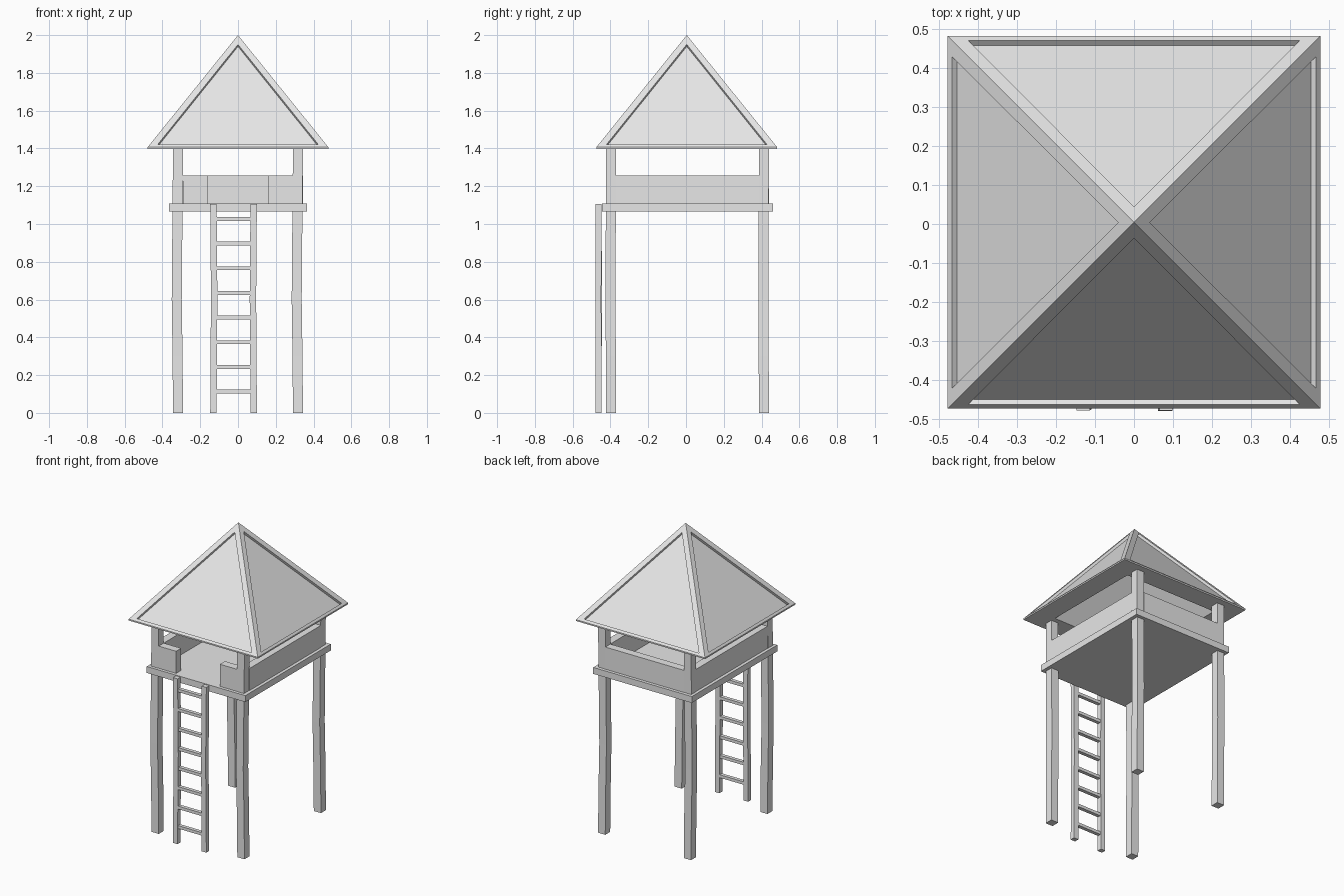
import bpy, bmesh, math
from mathutils import Vector, Matrix

cube = bpy.data.objects.get("Cube")
if cube:
    bpy.data.objects.remove(cube, do_unlink=True)

grey = bpy.data.materials.new("plain_grey")
grey.use_nodes = True
grey.diffuse_color = (0.8, 0.8, 0.8, 1)
grey.node_tree.nodes["Principled BSDF"].inputs["Base Color"].default_value = (0.8, 0.8, 0.8, 1)


def finish(name, bm):
    bmesh.ops.recalc_face_normals(bm, faces=bm.faces)
    mesh = bpy.data.meshes.new(name)
    bm.to_mesh(mesh)
    bm.free()
    mesh.materials.append(grey)
    obj = bpy.data.objects.new(name, mesh)
    bpy.context.collection.objects.link(obj)
    return obj


def box(name, x, y, z, sway=0.0):
    """Box between (min, max) pairs; sway bends it slightly along its height."""
    bm = bmesh.new()
    bmesh.ops.create_cube(bm, size=1)
    spans = (x, y, z)
    for v in bm.verts:
        v.co = Vector([lo + (c + 0.5) * (hi - lo) for c, (lo, hi) in zip(v.co, spans)])
    if sway:
        for h in (0.3, 0.6):
            cut = bmesh.ops.bisect_plane(bm, geom=bm.verts[:] + bm.edges[:] + bm.faces[:],
                                         plane_co=(0, 0, h), plane_no=(0, 0, 1))
            for g in cut["geom_cut"]:
                if isinstance(g, bmesh.types.BMVert):
                    g.co += Vector((sway, sway / 2, 0)) * (1 if h > 0.5 else 0.5)
    return finish(name, bm)


# Key measurements
HALF_X = 0.344
FRONT, BACK = -0.423, 0.439
POST = 0.053
DECK, RAIL, EAVE = 1.109, 1.257, 1.398

# Corner posts running from the ground to the roof
for side, sx in (("right", -1), ("left", 1)):
    xs = sorted((sx * HALF_X, sx * (HALF_X - POST)))
    for end, y0 in (("front", FRONT), ("back", BACK - POST)):
        box(f"{end}_{side}_post", xs, (y0, y0 + POST), (0, EAVE + 0.005), -0.005)

    # Side walls and the two short front walls beside the entrance
    box(f"{side}_wall", xs, (FRONT + POST, BACK - POST), (DECK, RAIL))
    box(f"front_{side}_wall", sorted((sx * 0.162, sx * (HALF_X - POST))),
        (FRONT, FRONT + POST), (DECK, RAIL))

box("back_wall", (-HALF_X + POST, HALF_X - POST), (BACK - POST, BACK), (DECK, RAIL))
box("platform", (-0.365, 0.365), (-0.444, 0.46), (1.066, DECK))

# Ladder
box("ladder_right_rail", (-0.147, -0.113), (-0.478, -0.447), (0, DECK - 0.003), 0.003)
box("ladder_left_rail", (0.066, 0.1), (-0.478, -0.447), (0, DECK - 0.003), -0.003)
for i in range(8):
    z = 0.113 + i * 0.1306
    box(f"ladder_rung_{i + 1}", (-0.118, 0.072), (-0.474, -0.45), (z - 0.01, z + 0.01))

# Roof: pyramid with recessed panels, a thin fascia and a hollow underside
R, TOP, SLOPE = 0.478, 2.0, 1.24
INNER = 0.342
bm = bmesh.new()


def roof_side(turn):
    def vert(lateral, out, z):
        return bm.verts.new(turn @ Vector((lateral, -out, z)))

    def on_slope(lateral, out):
        return vert(lateral, out, TOP - SLOPE * out)

    def ring(a, b):
        for i in range(len(a)):
            j = (i + 1) % len(a)
            bm.faces.new((a[i], a[j], b[j], b[i]))

    corners = ((0, 0.04), (-0.425, 0.467), (0.425, 0.467))
    outer = [on_slope(0, 0), on_slope(-R, R), on_slope(R, R)]
    lip = [on_slope(*c) for c in corners]
    panel = [vert(l, d - 0.013, TOP - SLOPE * d - 0.011) for l, d in corners]
    ring(outer, lip)
    ring(lip, panel)
    bm.faces.new(panel)
    # Fascia, soffit and inner slope
    low = [vert(-R, R, EAVE), vert(R, R, EAVE)]
    inside = [vert(-INNER, INNER, EAVE), vert(INNER, INNER, EAVE)]
    peak = vert(0, 0, EAVE + SLOPE * INNER)
    bm.faces.new((outer[1], low[0], low[1], outer[2]))
    bm.faces.new((low[0], inside[0], inside[1], low[1]))
    bm.faces.new((inside[0], peak, inside[1]))


for quarter in range(4):
    roof_side(Matrix.Rotation(quarter * math.pi / 2, 3, "Z"))
bmesh.ops.remove_doubles(bm, verts=bm.verts, dist=0.0005)
roof = finish("roof", bm)
roof.location.y = 0.004
